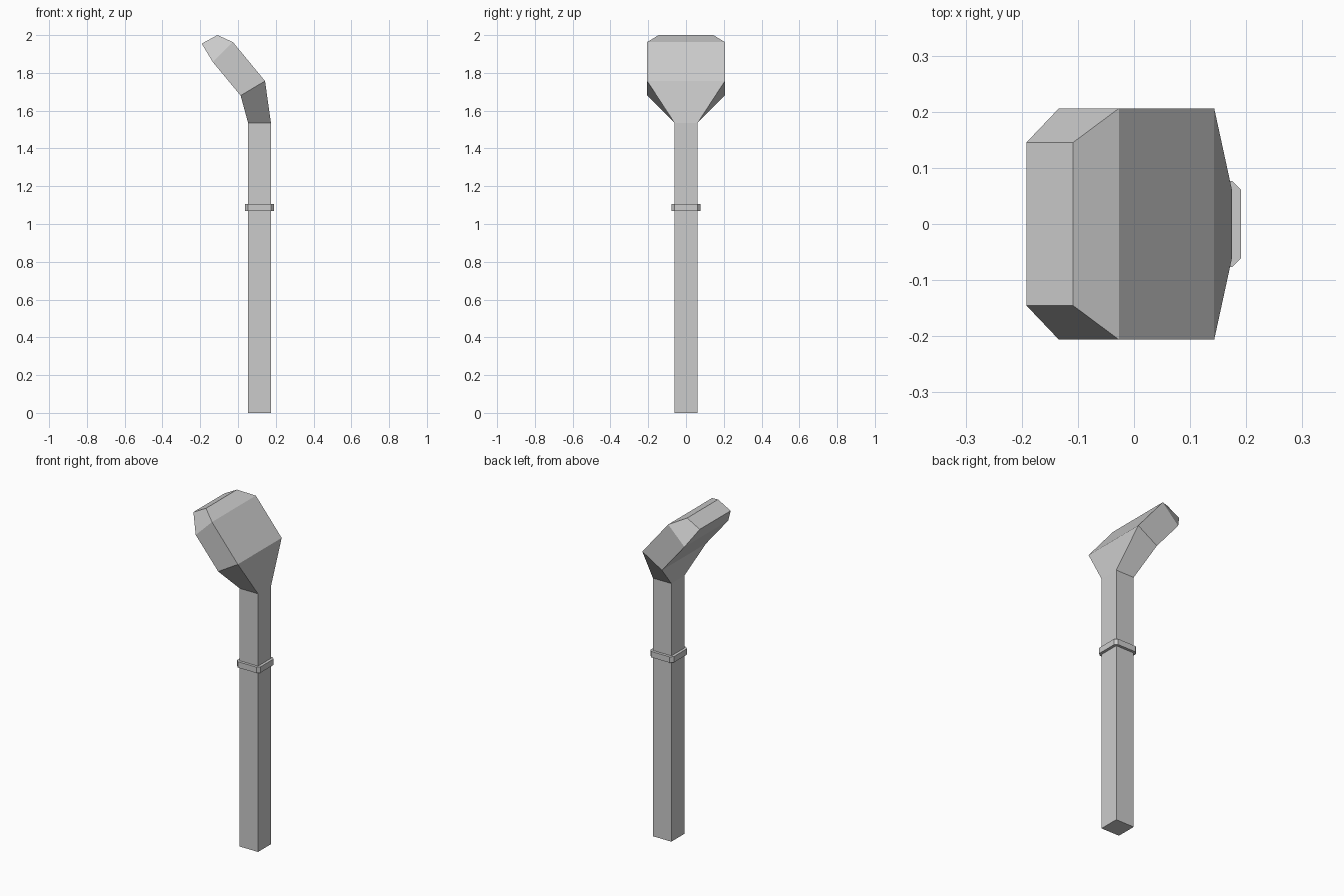
import bpy, bmesh

if "Cube" in bpy.data.objects:
    bpy.data.objects.remove(bpy.data.objects["Cube"])

CX = 0.114  # shaft axis


def loft(name, sections):
    """Skin equal-length vertex loops and cap both ends."""
    bm = bmesh.new()
    loops = [[bm.verts.new(p) for p in s] for s in sections]
    n = len(loops[0])
    for a, b in zip(loops, loops[1:]):
        for i in range(n):
            j = (i + 1) % n
            bm.faces.new((a[i], a[j], b[j], b[i]))
    bm.faces.new(loops[0][::-1])
    bm.faces.new(loops[-1])
    bmesh.ops.recalc_face_normals(bm, faces=bm.faces)
    mesh = bpy.data.meshes.new(name)
    bm.to_mesh(mesh)
    bm.free()
    obj = bpy.data.objects.new(name, mesh)
    bpy.context.collection.objects.link(obj)
    return obj


def quad(left, right, h):
    """Cross-section between two (x, z) profile points with half width h."""
    (x0, z0), (x1, z1) = left, right
    return [(x0, -h, z0), (x1, -h, z1), (x1, h, z1), (x0, h, z0)]


# shaft flaring into a bent, tapered paddle head
x0, x1 = CX - 0.0605, CX + 0.0605
loft("shaft_and_head", [
    quad((x0, 0), (x1, 0), 0.061),
    quad((x0, 1.535), (x1, 1.535), 0.061),
    quad((0.014, 1.68), (0.143, 1.757), 0.206),
    quad((-0.134, 1.858), (-0.027, 1.963), 0.206),
    quad((-0.192, 1.955), (-0.109, 2.0), 0.145),
])

# collar band with chamfered corners
a, b = 0.077, 0.061
octagon = [(a, -b), (a, b), (b, a), (-b, a), (-a, b), (-a, -b), (-b, -a), (b, -a)]
loft("collar", [[(CX + x, y, z) for x, y in octagon] for z in (1.07, 1.105)])
